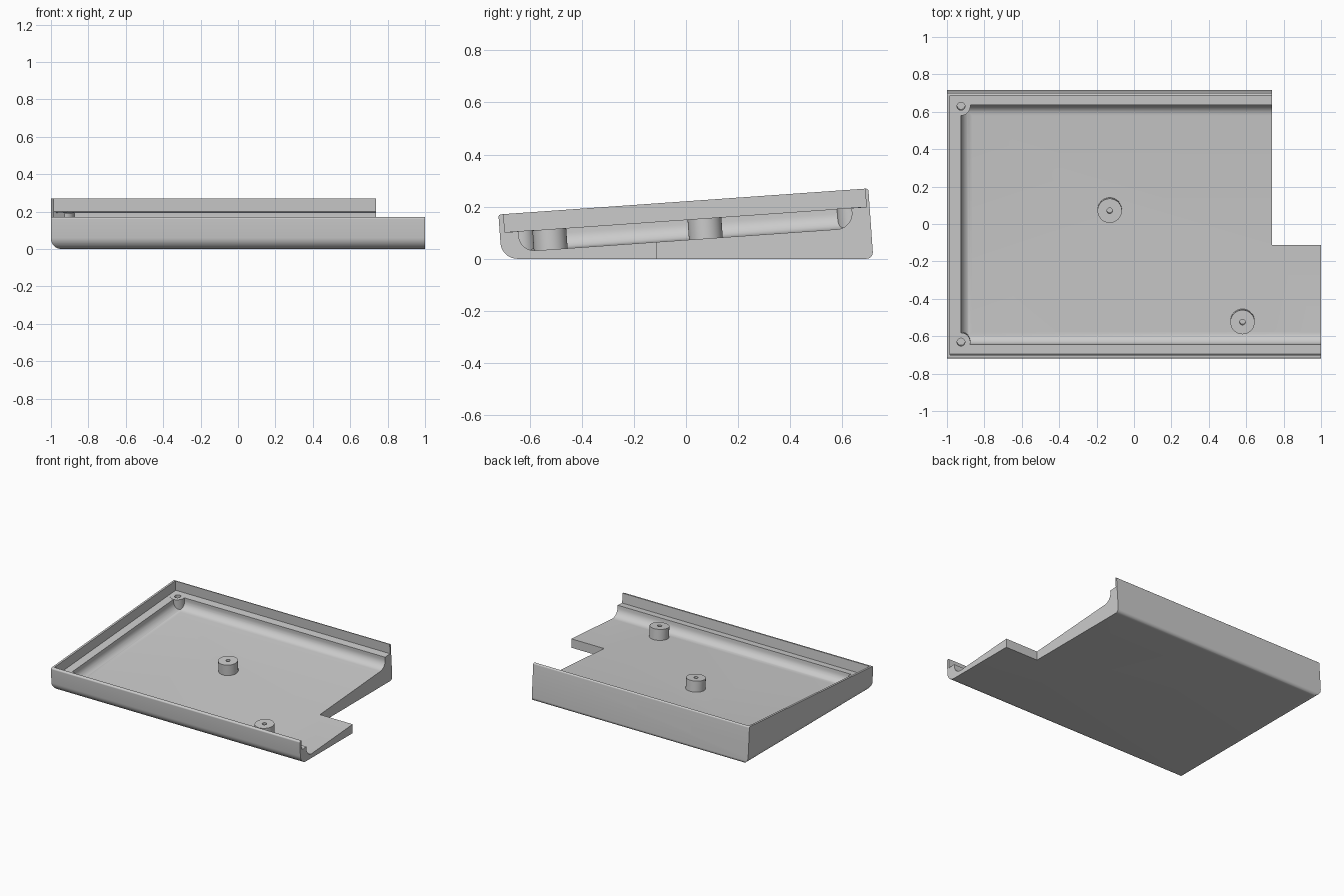
import bpy, bmesh, math
from mathutils import Vector, Matrix

if "Cube" in bpy.data.objects:
    bpy.data.objects.remove(bpy.data.objects["Cube"])

SLOPE = math.atan(0.0704)
# Frame of the sloping rim: its local z = 0 is the rim plane
TILT = Matrix.Translation((0, 0, 0.2207)) @ Matrix.Rotation(SLOPE, 4, 'X')
LEDGE, FLOOR = -0.07, -0.148

grey = bpy.data.materials.new("light grey plastic")
grey.diffuse_color = (0.6, 0.6, 0.6, 1)
grey.use_nodes = True
grey.node_tree.nodes["Principled BSDF"].inputs["Base Color"].default_value = grey.diffuse_color


def finish(bm, name):
    bmesh.ops.recalc_face_normals(bm, faces=bm.faces)
    me = bpy.data.meshes.new(name)
    bm.to_mesh(me)
    bm.free()
    me.materials.append(grey)
    ob = bpy.data.objects.new(name, me)
    bpy.context.collection.objects.link(ob)
    return ob


def rounded(corners, seg=10):
    """Polygon outline from (a, b, radius) corners."""
    out, n = [], len(corners)
    for i, (a, b, r) in enumerate(corners):
        p = Vector((a, b))
        if r == 0:
            out.append(p)
            continue
        d1 = (Vector(corners[i - 1][:2]) - p).normalized()
        d2 = (Vector(corners[(i + 1) % n][:2]) - p).normalized()
        half = d1.angle(d2) / 2
        c = p + (d1 + d2).normalized() * (r / math.sin(half))
        t = r / math.tan(half)
        v1, v2 = p + d1 * t - c, p + d2 * t - c
        for k in range(seg + 1):
            # blend by angle along the arc
            f, sweep = k / seg, math.pi - 2 * half
            w1, w2 = math.sin((1 - f) * sweep), math.sin(f * sweep)
            out.append(c + (v1 * w1 + v2 * w2) / math.sin(sweep))
    return out


def prism(name, pts, place, depth):
    bm = bmesh.new()
    face = bm.faces.new([bm.verts.new(place(p)) for p in pts])
    ext = bmesh.ops.extrude_face_region(bm, geom=[face], use_keep_orig=True)
    verts = [g for g in ext['geom'] if isinstance(g, bmesh.types.BMVert)]
    bmesh.ops.translate(bm, verts=verts, vec=depth)
    return finish(bm, name)


def box(name, lo, hi, matrix=Matrix(), fillet=0):
    bm = bmesh.new()
    bmesh.ops.create_cube(bm, size=1)
    for v in bm.verts:
        v.co = [lo[i] if v.co[i] < 0 else hi[i] for i in range(3)]
    if fillet:
        # round the floor edges except the open right end
        edges = [e for e in bm.edges if all(abs(v.co.z - lo[2]) < 1e-5 for v in e.verts)
                 and not all(abs(v.co.x - hi[0]) < 1e-5 for v in e.verts)]
        bmesh.ops.bevel(bm, geom=edges, offset=fillet, segments=10, profile=0.5, affect='EDGES')
    bm.transform(matrix)
    return finish(bm, name)


def cylinder(name, x, y, r, z0, z1, seg=40):
    bm = bmesh.new()
    bmesh.ops.create_cone(bm, cap_ends=True, segments=seg, radius1=r, radius2=r, depth=z1 - z0)
    bm.transform(TILT @ Matrix.Translation((x, y, (z0 + z1) / 2)))
    return finish(bm, name)


def boolean(ob, tool, op):
    mod = ob.modifiers.new(op, 'BOOLEAN')
    mod.operation, mod.object, mod.solver = op, tool, 'EXACT'
    bpy.context.view_layer.objects.active = ob
    bpy.ops.object.modifier_apply(modifier=mod.name)
    bpy.data.objects.remove(tool, do_unlink=True)


# Outer wedge, side profile swept across the width
profile = rounded([(-0.708, 0, 0.065), (0.719, 0, 0.025), (0.70, 0.27, 0.01), (-0.72, 0.17, 0.01)])
case = prism("case_shell", profile, lambda p: (-1, p.x, p.y), (2, 0, 0))

# Rounded lower left edge
side = rounded([(-1, 0, 0.055), (1.2, 0, 0), (1.2, 0.5, 0), (-1, 0.5, 0)])
boolean(case, prism("left_round", side, lambda p: (p.x, -1, p.y), (0, 2, 0)), 'INTERSECT')

# Lip recess and filleted main cavity, both open to the right
boolean(case, box("lip_cut", (-0.985, -0.702, LEDGE), (1.2, 0.689, 0.3), TILT), 'DIFFERENCE')
boolean(case, box("cavity_cut", (-0.925, -0.65, FLOOR), (1.2, 0.632, 0.3), TILT, 0.06), 'DIFFERENCE')

# Corner screw posts, merged into the ledge
for y in (-0.638, 0.626):
    boolean(case, cylinder("post", -0.925, y, 0.05, -0.15, LEDGE + 0.0008), 'UNION')
    boolean(case, cylinder("post_hole", -0.925, y, 0.021, -0.13, 0, 24), 'DIFFERENCE')

# Standing bosses on the floor
for x, y in ((-0.13, 0.066), (0.58, -0.531)):
    boolean(case, cylinder("boss", x, y, 0.065, FLOOR - 0.01, LEDGE), 'UNION')
    boolean(case, cylinder("boss_hole", x, y, 0.015, -0.13, 0, 24), 'DIFFERENCE')

# Rear right corner notch
boolean(case, box("notch_cut", (0.737, -0.112, -0.5), (1.3, 1.2, 0.8)), 'DIFFERENCE')

case.data.materials.clear()
case.data.materials.append(grey)
for poly in case.data.polygons:
    poly.material_index = 0
bpy.context.view_layer.objects.active = case
case.select_set(True)
bpy.ops.object.shade_smooth_by_angle(angle=math.radians(30))
